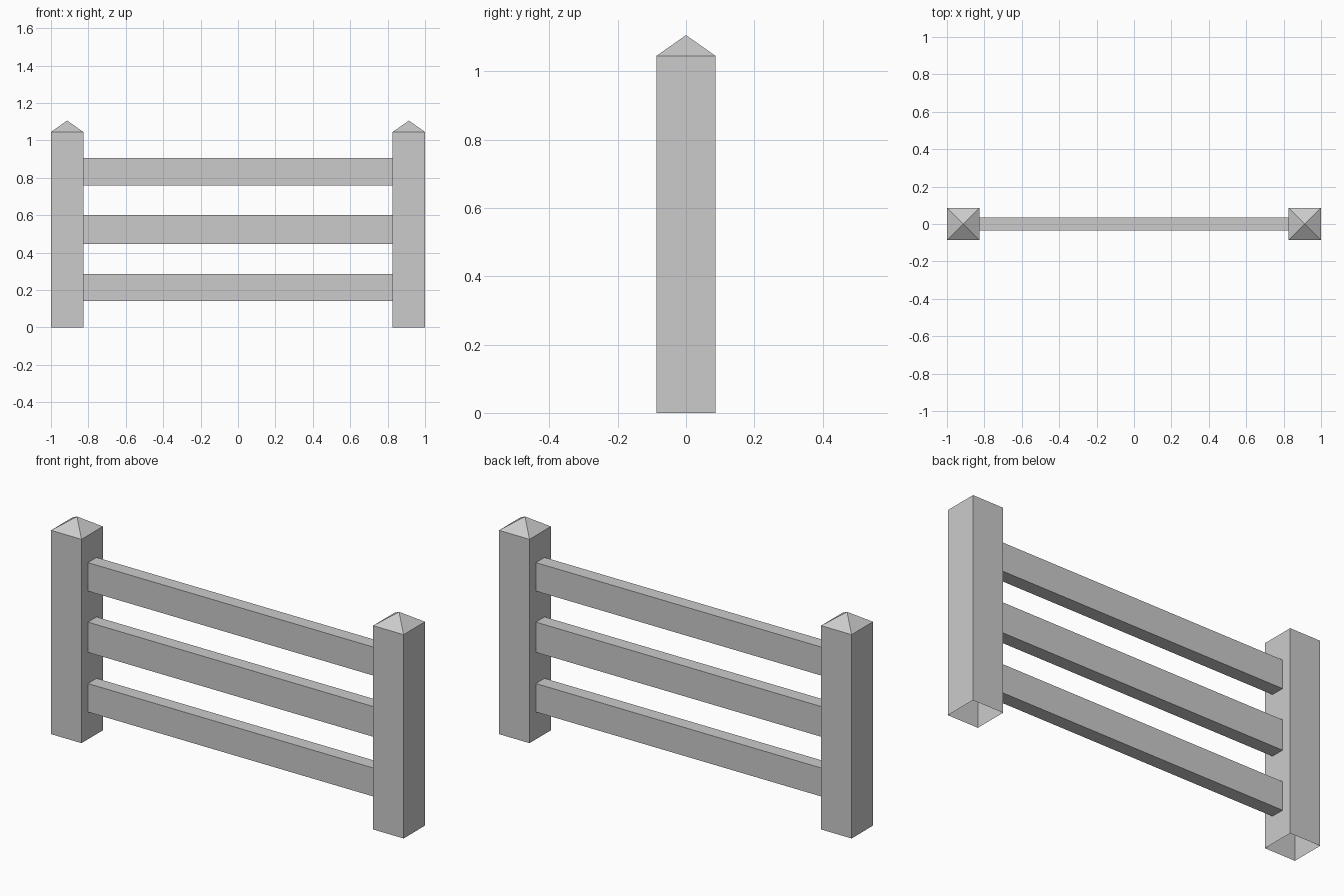
import bpy
import bmesh

if "Cube" in bpy.data.objects:
    bpy.data.objects.remove(bpy.data.objects["Cube"])

POST_HALF = 0.0865
POST_X = 1.0 - POST_HALF
POST_TOP = 1.045
PEAK = 1.106
RAIL_HALF_LEN = 1.0 - 2 * POST_HALF
RAIL_HALF_Y = 0.035


def box(bm, x0, x1, y0, y1, z0, z1):
    verts = bmesh.ops.create_cube(bm, size=1.0)["verts"]
    for v in verts:
        v.co.x = x1 if v.co.x > 0 else x0
        v.co.y = y1 if v.co.y > 0 else y0
        v.co.z = z1 if v.co.z > 0 else z0


def remove_faces(bm, test):
    bm.normal_update()
    bmesh.ops.delete(bm, geom=[f for f in bm.faces if test(f)], context="FACES_ONLY")


def finish(bm, name):
    mesh = bpy.data.meshes.new(name)
    bm.to_mesh(mesh)
    bm.free()
    obj = bpy.data.objects.new(name, mesh)
    bpy.context.collection.objects.link(obj)
    return obj


# Square post, open underneath, with a pyramid top
def make_post(name, x):
    bm = bmesh.new()
    box(bm, x - POST_HALF, x + POST_HALF, -POST_HALF, POST_HALF, 0, POST_TOP)
    remove_faces(bm, lambda f: f.normal.z < -0.5)
    top = [f for f in bm.faces if f.normal.z > 0.5]
    peak = bmesh.ops.poke(bm, faces=top)["verts"][0]
    peak.co.z = PEAK
    return finish(bm, name)


# Horizontal rail, open where its ends butt against the posts
def make_rail(name, z0, z1):
    bm = bmesh.new()
    box(bm, -RAIL_HALF_LEN, RAIL_HALF_LEN, -RAIL_HALF_Y, RAIL_HALF_Y, z0, z1)
    remove_faces(bm, lambda f: abs(f.normal.x) > 0.5)
    return finish(bm, name)


for side, sign in (("left", -1), ("right", 1)):
    make_post(side + "_post", sign * POST_X)

for level, z0, z1 in (("lower", 0.14, 0.286), ("middle", 0.446, 0.601), ("upper", 0.76, 0.906)):
    make_rail(level + "_rail", z0, z1)
